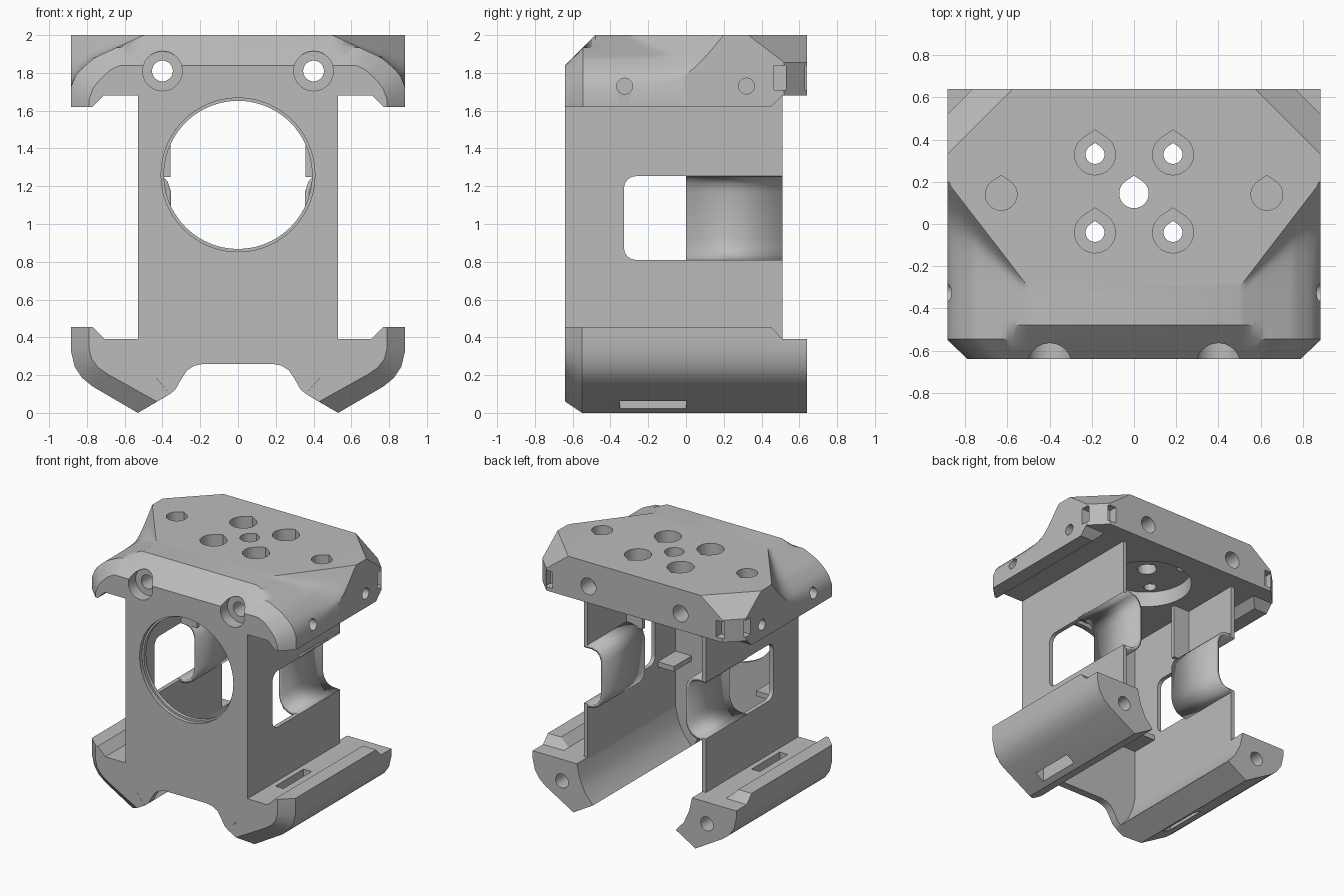
import bpy, bmesh, math
from mathutils import Vector

cube = bpy.data.objects.get("Cube")
if cube:
    bpy.data.objects.remove(cube, do_unlink=True)

grey = bpy.data.materials.new("matte_grey")
grey.use_nodes = True
grey.diffuse_color = (0.5, 0.5, 0.5, 1)
grey.node_tree.nodes["Principled BSDF"].inputs["Base Color"].default_value = (0.5, 0.5, 0.5, 1)


def finish(name, bm):
    bmesh.ops.recalc_face_normals(bm, faces=bm.faces)
    me = bpy.data.meshes.new(name)
    bm.to_mesh(me)
    bm.free()
    me.materials.append(grey)
    ob = bpy.data.objects.new(name, me)
    bpy.context.scene.collection.objects.link(ob)
    return ob


def loft_mesh(rings):
    """Skin closed rings of equal length and close both ends."""
    bm = bmesh.new()
    rows = [[bm.verts.new(p) for p in ring] for ring in rings]
    n = len(rows[0])
    for a, b in zip(rows, rows[1:]):
        for i in range(n):
            j = (i + 1) % n
            bm.faces.new((a[i], a[j], b[j], b[i]))
    bm.faces.new(rows[0])
    bm.faces.new(rows[-1])
    return bm


def prism(name, pts, axis, lo, hi):
    """Extrude a flat profile along x, y or z."""
    place = {"x": lambda t, a, b: (t, a, b),
             "y": lambda t, a, b: (a, t, b),
             "z": lambda t, a, b: (a, b, t)}[axis]
    return finish(name, loft_mesh([[place(t, a, b) for a, b in pts] for t in (lo, hi)]))


def rect(a0, a1, b0, b1):
    return [(a0, b0), (a1, b0), (a1, b1), (a0, b1)]


def circle(a, b, r, n=40):
    return [(a + r * math.cos(i * math.tau / n), b + r * math.sin(i * math.tau / n))
            for i in range(n)]


def teardrop(a, b, r):
    pts = [p for p in circle(a, b, r) if p[1] < b + 0.82 * r]
    top = [i for i, p in enumerate(pts) if p[0] > a and p[1] > b + 0.7 * r][-1]
    return pts[:top + 1] + [(a, b + 1.2 * r)] + pts[top + 1:]


def cut(target, pts, axis, lo, hi):
    tool = prism("cutter", pts, axis, lo, hi)
    tool.hide_render = True
    mod = target.modifiers.new("cut", "BOOLEAN")
    mod.operation, mod.solver, mod.object = "DIFFERENCE", "EXACT", tool
    bpy.context.view_layer.objects.active = target
    bpy.ops.object.modifier_apply(modifier=mod.name)
    bpy.data.objects.remove(tool, do_unlink=True)


# --- Top cap: lofted block with scooped front shoulders ---
SHOULDER = [(0.5, 0), (0.76, 0.12), (0.83, 0.18), (0.87, 0.23), (0.885, 0.28)]


def shoulder_drop(x):
    for (x0, d0), (x1, d1) in zip(SHOULDER, SHOULDER[1:]):
        if x <= x1:
            return max(0, d0 + (d1 - d0) * (x - x0) / (x1 - x0))
    return SHOULDER[-1][1]


def cap_ring(y):
    front = max(0, -0.545 - y)
    width = 0.885 - front
    crease = min(0.875, 0.5 + 0.77 * max(0, y + 0.3))
    half = []
    steps = 16
    for i in range(steps + 1):
        u = crease + (0.885 - crease) * i / steps
        a = shoulder_drop(u) + 1e-5
        b = 2.0 * max(0, 0.79 * (u - 0.5) - 0.61 * (y + 0.3)) + 1e-5
        drop = (a ** -3 + b ** -3) ** (-1 / 3)
        z = min(2 - drop - 0.7 * front, 2.48 + y)
        half.append((u * width / 0.885, z))
    half.append((width, 1.62))
    return [(-x, y, z) for x, z in reversed(half)] + [(x, y, z) for x, z in half]


stations = [-0.64, -0.6, -0.545, -0.48] + [-0.45 + 0.025 * i for i in range(27)] + [0.64]
bm = loft_mesh([cap_ring(y) for y in stations])
bmesh.ops.recalc_face_normals(bm, faces=bm.faces)
# rear corner bevels
for s in (1, -1):
    for point, normal in (((s * 0.885, 0.33, 2), (s, 1, 1.31)),
                          ((s * 0.885, 0.52, 1.8), (s, 1, 0))):
        bmesh.ops.bisect_plane(bm, geom=bm.verts[:] + bm.edges[:] + bm.faces[:],
                               plane_co=Vector(point), plane_no=Vector(normal),
                               clear_outer=True)
        bmesh.ops.holes_fill(bm, edges=[e for e in bm.edges if e.is_boundary], sides=0)
cap = finish("top_cap", bm)

# underside, leaving a rim along each side
cut(cap, [(-0.89, 1.5), (0.89, 1.5), (0.71, 1.68), (-0.71, 1.68)], "y", -0.8, 0.8)
cut(cap, [(0.33, 1.5), (0.51, 1.68), (0.75, 1.68), (0.75, 1.5)], "x", -1, 1)
cut(cap, circle(0, 0.14, 0.33), "z", 1.6, 1.8)
# top holes
cut(cap, teardrop(0, 0.145, 0.07), "z", 1.5, 2.1)
for s in (1, -1):
    cut(cap, teardrop(s * 0.63, 0.14, 0.075), "z", 1.8, 2.1)
    for y in (-0.04, 0.33):
        cut(cap, teardrop(s * 0.185, y, 0.045), "z", 1.5, 2.1)
        cut(cap, teardrop(s * 0.185, y, 0.097), "z", 1.9, 2.1)
    # long screw holes with sunk heads
    cut(cap, circle(s * 0.4, 1.81, 0.055), "y", -0.8, 0.8)
    cut(cap, circle(s * 0.4, 1.81, 0.105), "y", -0.8, -0.55)
    cut(cap, circle(s * 0.4, 1.81, 0.065), "y", 0.5, 0.8)
    # side holes and rear corner slots
    inner, outer = sorted((s * 0.75, s * 1.0))
    for y in (-0.325, 0.32):
        cut(cap, circle(y, 1.73, 0.042), "x", inner, outer)
    inner, outer = sorted((s * 0.82, s * 1.0))
    cut(cap, rect(0.465, 0.53, 1.71, 1.84), "x", inner, outer)
    inner, outer = sorted((s * 0.71, s * 0.775))
    cut(cap, rect(inner, outer, 1.71, 1.84), "y", 0.575, 0.8)

# --- Front plate with round opening and arched foot ---
edge = [(0.18, 0.26), (0.23, 0.25), (0.27, 0.225), (0.3, 0.18), (0.33, 0.125),
        (0.36, 0.1), (0.53, 0.3), (0.53, 1.7)]
plate = prism("front_plate", edge + [(-x, z) for x, z in reversed(edge)], "y", -0.64, -0.58)
cut(plate, circle(0, 1.26, 0.392, 80), "y", -0.8, -0.4)
cut(plate, circle(0, 1.26, 0.407, 80), "y", -0.8, -0.61)

# --- Lower wing profile: full section and its bevelled front ---
full = [(0.5, 0.39), (0.475, 0.28), (0.43, 0.18), (0.36, 0.1), (0.53, 0), (0.77, 0.14),
        (0.825, 0.185), (0.865, 0.245), (0.885, 0.33), (0.885, 0.455),
        (0.77, 0.455), (0.705, 0.39)]
nose = full[:4] + [(0.43, 0.06), (0.69, 0.205), (0.74, 0.24), (0.775, 0.285),
                   (0.79, 0.345), (0.79, 0.455)] + full[10:]
low = [(x, min(z, 0.39)) for x, z in full]
wing_steps = [(-0.64, nose), (-0.55, full), (0.45, full), (0.51, low), (0.64, low)]

# channel recess across the side window
groove = [(0.53, 1.25), (0.46, 1.25), (0.42, 1.24), (0.395, 1.215), (0.38, 1.17),
          (0.38, 0.92), (0.39, 0.875), (0.415, 0.835), (0.455, 0.815), (0.53, 0.81)]
# side window with rounded front corners
window = [(0.6, 0.81), (0.6, 1.253)]
for cy, cz, start in ((-0.265, 1.19, 90), (-0.265, 0.873, 180)):
    window += [(cy + 0.063 * math.cos(math.radians(start + 15 * k)),
                cz + 0.063 * math.sin(math.radians(start + 15 * k))) for k in range(7)]

for s, side in ((1, "left"), (-1, "right")):
    wing = finish(side + "_lower_wing",
                  loft_mesh([[(s * x, y, z) for x, z in ring] for y, ring in wing_steps]))
    cut(wing, circle(s * 0.63, 0.22, 0.055), "y", 0.2, 0.8)
    inner, outer = sorted((s * 0.57, s * 0.64))
    cut(wing, rect(inner, outer, -0.35, 0.0), "z", -0.1, 0.6)

    inner, outer = sorted((s * 0.497, s * 0.53))
    wall = prism(side + "_side_wall", rect(-0.64, 0.51, 0.36, 1.7), "x", inner, outer)
    cut(wall, window, "x", inner - 0.1, outer + 0.1)

    bm = bmesh.new()
    rows = [[bm.verts.new((s * x, y, z)) for x, z in groove] for y in (0, 0.51)]
    for i in range(len(groove) - 1):
        quad = (rows[0][i], rows[0][i + 1], rows[1][i + 1], rows[1][i])
        bm.faces.new(quad)
    channel = finish(side + "_window_channel", bm)
    # thicken towards the inside of the housing
    inward = channel.data.polygons[4].normal.x * s < 0
    shell = channel.modifiers.new("thickness", "SOLIDIFY")
    shell.thickness, shell.offset = 0.025, 1 if inward else -1

    # inner stiffening rib and small ledge
    inner, outer = sorted((s * 0.357, s * 0.51))
    prism(side + "_inner_rib", rect(inner, outer, 0.0, 0.03), "z", 1.25, 1.7)
    prism(side + "_inner_ledge", rect(inner, outer, -0.6, -0.36), "z", 0.77, 0.81)

# --- Shading ---
bpy.ops.object.select_all(action="DESELECT")
for ob in bpy.context.scene.objects:
    if ob.type == "MESH" and ob.data.materials and ob.data.materials[0] == grey:
        ob.select_set(True)
        bpy.context.view_layer.objects.active = ob
bpy.ops.object.shade_smooth_by_angle(angle=math.radians(28))
